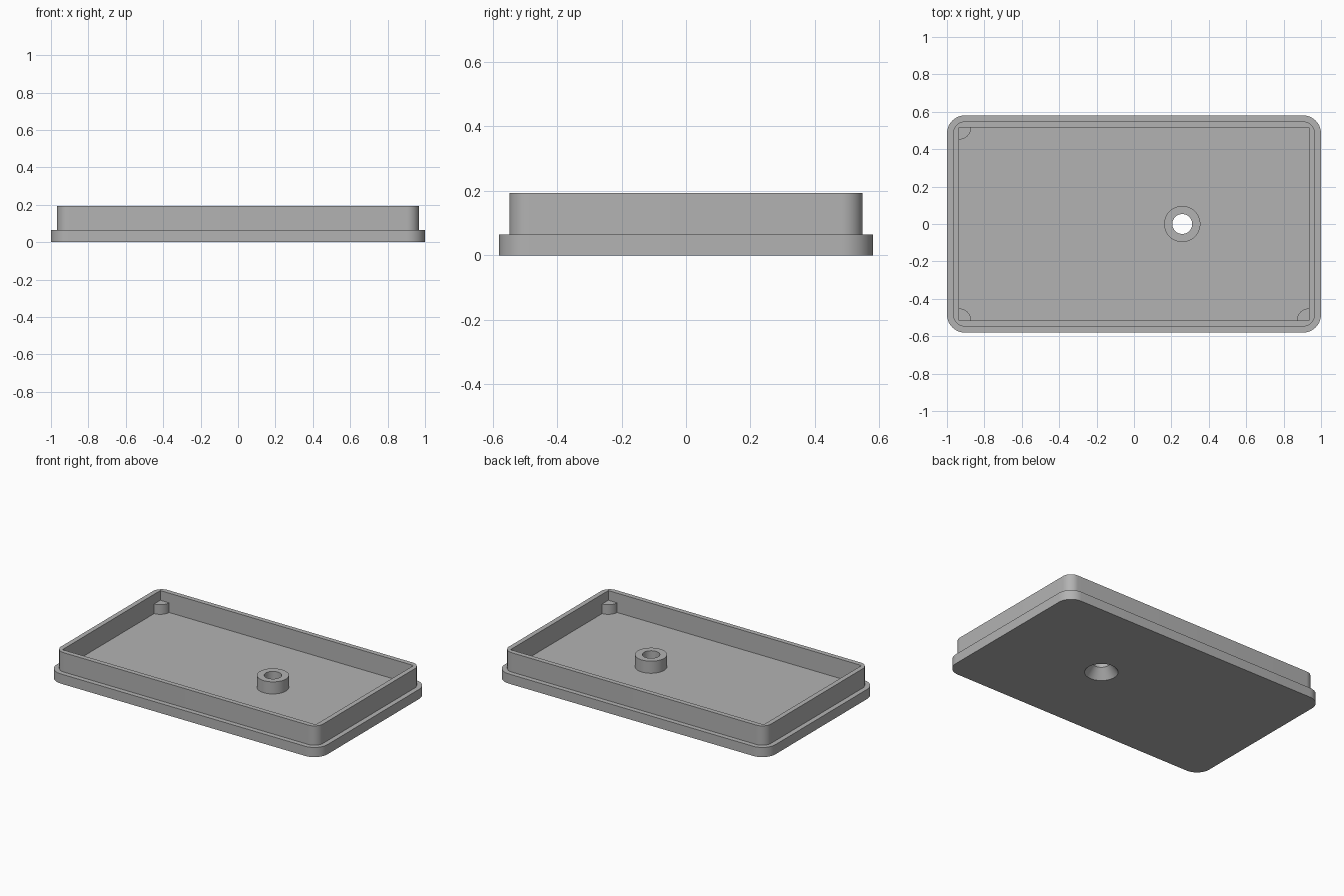
import bpy, bmesh, math

old = bpy.data.objects.get("Cube")
if old:
    bpy.data.objects.remove(old, do_unlink=True)

MM = 2 / 62          # the tray is 62 units long
STEPS = 12           # segments per quarter turn
FLOOR = 2 * MM
HOLE_X = 8 * MM

grey = bpy.data.materials.new("plain_grey")
grey.use_nodes = True
colour = (0.45, 0.45, 0.45, 1)
grey.diffuse_color = colour
grey.node_tree.nodes["Principled BSDF"].inputs["Base Color"].default_value = colour


def rounded_rect(half_x, half_y, radius, z, cx=0):
    """Ring of points; equal halves and radius give a circle."""
    ring = []
    for quarter, (sx, sy) in enumerate([(1, 1), (-1, 1), (-1, -1), (1, -1)]):
        for i in range(STEPS + 1):
            a = (quarter + i / STEPS) * math.pi / 2
            ring.append((cx + sx * (half_x - radius) + radius * math.cos(a),
                         sy * (half_y - radius) + radius * math.sin(a), z))
    return ring


def circle(radius, z):
    return rounded_rect(radius, radius, radius, z, HOLE_X)


def loft(name, rings, closed=False, cap=False):
    """Skin a series of rings into one object."""
    bm = bmesh.new()
    loops = [[bm.verts.new(p) for p in ring] for ring in rings]
    pairs = list(zip(loops, loops[1:]))
    if closed:
        pairs.append((loops[-1], loops[0]))
    for a, b in pairs:
        for i in range(len(a)):
            j = (i + 1) % len(a)
            bm.faces.new((a[i], a[j], b[j], b[i]))
    if cap:
        bm.faces.new(loops[0])
        bm.faces.new(loops[-1])
    bmesh.ops.remove_doubles(bm, verts=bm.verts, dist=1e-5)
    bmesh.ops.recalc_face_normals(bm, faces=bm.faces)
    mesh = bpy.data.meshes.new(name)
    bm.to_mesh(mesh)
    bm.free()
    mesh.materials.append(grey)
    obj = bpy.data.objects.new(name, mesh)
    bpy.context.collection.objects.link(obj)
    bpy.ops.object.select_all(action='DESELECT')
    obj.select_set(True)
    bpy.context.view_layer.objects.active = obj
    bpy.ops.object.shade_smooth_by_angle(angle=math.radians(30))
    return obj


# Base plate with a countersunk screw hole
W, D = 31 * MM, 18 * MM
loft("base_plate", [
    rounded_rect(W, D, 3 * MM, 0),
    rounded_rect(W, D, 3 * MM, FLOOR),
    circle(1.65 * MM, FLOOR),
    circle(3.15 * MM, 0),
], closed=True)

# Raised rim, rounded outside and square inside
out_x, out_y = W - MM, D - MM
in_x, in_y = out_x - MM, out_y - MM
RIM_TOP = 6 * MM
loft("rim_wall", [
    rounded_rect(out_x, out_y, 2 * MM, FLOOR),
    rounded_rect(out_x, out_y, 2 * MM, RIM_TOP),
    rounded_rect(in_x, in_y, 0, RIM_TOP),
    rounded_rect(in_x, in_y, 0, FLOOR),
])

# Screw boss around the hole
BOSS_TOP = 4.5 * MM
loft("screw_boss", [
    circle(3 * MM, FLOOR),
    circle(3 * MM, BOSS_TOP),
    circle(1.65 * MM, BOSS_TOP),
    circle(1.65 * MM, FLOOR),
])


# Quarter-round posts in three inner corners
def quarter_round(sx, sy, z):
    radius = 2 * MM
    arc = [i / STEPS * math.pi / 2 for i in range(STEPS + 1)]
    return [(sx * in_x, sy * in_y, z)] + [
        (sx * (in_x - radius * math.cos(a)), sy * (in_y - radius * math.sin(a)), z)
        for a in arc]


for name, sx, sy in [("back_right_post", -1, 1), ("front_right_post", -1, -1),
                     ("front_left_post", 1, -1)]:
    loft(name, [quarter_round(sx, sy, FLOOR), quarter_round(sx, sy, 4 * MM)], cap=True)
